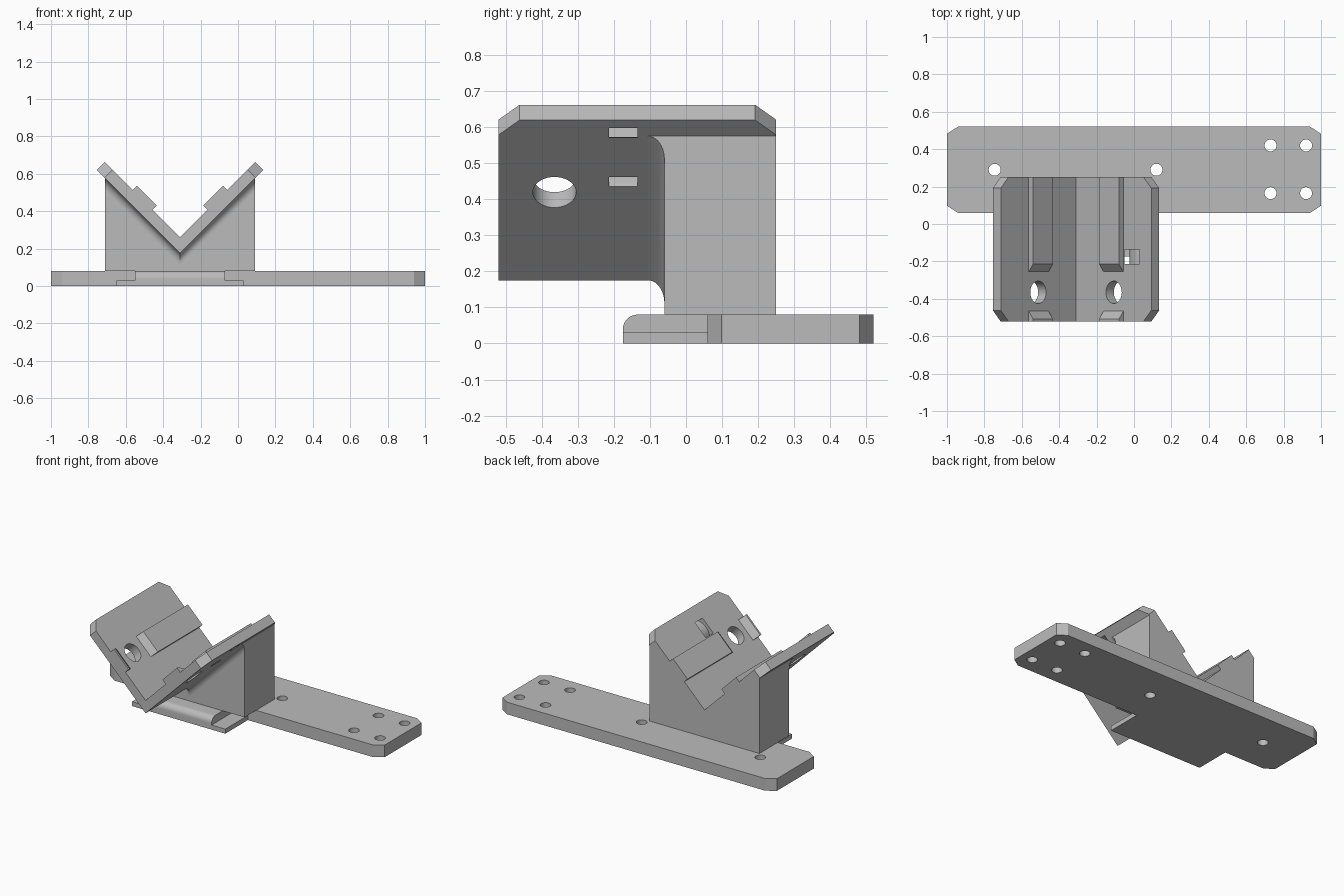
import bpy, bmesh, math
from mathutils import Matrix, Vector

cube = bpy.data.objects.get("Cube")
if cube:
    bpy.data.objects.remove(cube, do_unlink=True)

grey = bpy.data.materials.new("light_grey")
grey.use_nodes = True
grey.diffuse_color = (0.5, 0.5, 0.5, 1)
grey.node_tree.nodes["Principled BSDF"].inputs["Base Color"].default_value = (0.5, 0.5, 0.5, 1)

CX, APEX = -0.31, 0.175          # keel of the V cradle (underside)
THICK = 0.06                     # cradle wall thickness
FRONT, BACK = -0.52, 0.25        # cradle ends
ROOT2 = math.sqrt(2)


def finish(name, bm):
    bmesh.ops.recalc_face_normals(bm, faces=bm.faces)
    me = bpy.data.meshes.new(name)
    bm.to_mesh(me)
    bm.free()
    me.materials.append(grey)
    ob = bpy.data.objects.new(name, me)
    bpy.context.collection.objects.link(ob)
    return ob


def loft(name, rings):
    """Closed rings of points joined by quads and capped."""
    bm = bmesh.new()
    rows = [[bm.verts.new(p) for p in ring] for ring in rings]
    n = len(rows[0])
    for a, b in zip(rows, rows[1:]):
        for i in range(n):
            j = (i + 1) % n
            bm.faces.new((a[i], a[j], b[j], b[i]))
    bm.faces.new(rows[0])
    bm.faces.new(rows[-1])
    return finish(name, bm)


def prism(name, pts, lo, hi, place):
    return loft(name, [[place(a, b, d) for a, b in pts] for d in (lo, hi)])


def circle(cx, cy, r, n=40):
    return [(cx + r * math.cos(2 * math.pi * i / n), cy + r * math.sin(2 * math.pi * i / n))
            for i in range(n)]


def xy(a, b, d):
    return Vector((a, b, d))


def xz(a, b, d):
    return Vector((a, d, b))


def yz(a, b, d):
    return Vector((d, a, b))


def arm(side, s, y, n):
    """Point on a cradle arm: s along it, n inward from the underside."""
    return Vector((CX + side * (s - n) / ROOT2, y, APEX + (s + n) / ROOT2))


def boolean(ob, cutter, operation="DIFFERENCE"):
    mod = ob.modifiers.new("cut", "BOOLEAN")
    mod.object, mod.operation, mod.solver = cutter, operation, "EXACT"
    dg = bpy.context.evaluated_depsgraph_get()
    me = bpy.data.meshes.new_from_object(ob.evaluated_get(dg))
    ob.modifiers.clear()
    ob.data = me
    bpy.data.objects.remove(cutter, do_unlink=True)


# Mounting plate with clipped corners and screw holes
x0, y0, y1, cx, cy, top = 1.0, 0.06, 0.52, 0.058, 0.038, 0.08
half = [(x0 - cx, y0), (x0, y0 + cy), (x0, y1 - cy), (x0 - cx, y1)]
outline = half + [(-x, y) for x, y in reversed(half)]
plate = prism("mounting_plate", outline, 0, top, xy)
holes = [(x, y) for x in (0.73, 0.92) for y in (0.165, 0.42)] + [(-0.745, 0.29), (0.12, 0.29)]
for x, y in holes:
    boolean(plate, prism("screw_cutter", circle(x, y, 0.032, 32), -0.05, 0.15, xy))

# Front tongue: thin flange and a rounded bar on it
prism("tongue_flange", [(-0.175, 0), (0.07, 0), (0.07, 0.03), (-0.175, 0.03)], -0.65, 0.03, yz)
nose = [(-0.135 - 0.04 * math.cos(a), 0.04 + 0.04 * math.sin(a))
        for a in (math.pi / 2 * i / 10 for i in range(11))]
prism("tongue_bar", [(-0.175, 0)] + nose + [(0.07, top), (0.07, 0)], -0.55, -0.07, yz)

# Pedestal under the cradle
W = 0.4
prism("pedestal", [(CX - W, top), (CX + W, top), (CX + W, APEX + W), (CX, APEX), (CX - W, APEX + W)],
      -0.06, BACK, xz)

# Concave fillet between the pedestal front and the cradle underside
R = 0.045
section = [(-0.06 - R + R * math.sin(a), R - R * math.cos(a))
           for a in (math.pi / 2 * i / 10 for i in range(11))] + [(-0.06, 0)]
loft("pedestal_fillet", [[(CX + dx, y, APEX + abs(dx) - n * ROOT2) for y, n in section]
                         for dx in (-W, 0, W)])

# V cradle with clipped tips
LEN = 0.629
prof = [(CX, APEX)]
prof += [(p.x, p.z) for p in (arm(1, LEN, 0, 0), arm(1, LEN, 0, THICK))]
prof += [(CX, APEX + THICK * ROOT2)]
prof += [(p.x, p.z) for p in (arm(-1, LEN, 0, THICK), arm(-1, LEN, 0, 0))]
cradle = prism("v_cradle", prof, FRONT, BACK, xz)
bm = bmesh.new()
bm.from_mesh(cradle.data)
tips = [e for e in bm.edges
        if all(abs(v.co.x - CX) > 0.35 for v in e.verts)
        and abs(e.verts[0].co.y - e.verts[1].co.y) < 0.01
        and e.calc_length() < 0.1]
bmesh.ops.bevel(bm, geom=tips, offset=0.058, segments=1, affect="EDGES")
bm.to_mesh(cradle.data)
bm.free()

# Round hole through each arm
for side in (1, -1):
    boolean(cradle, prism("hole_cutter", circle(0.346, -0.365, 0.06), -0.05, 0.15,
                          lambda s, y, n: arm(side, s, y, n)))

# Arched strap channel through the left arm
channel = prism("channel_cutter", circle(0.483, -0.054, 0.127, 64), -0.213, -0.135,
                lambda s, n, y: arm(1, s, y, n))
core = prism("channel_core", circle(0.483, -0.054, 0.094, 64), -0.3, -0.05,
             lambda s, n, y: arm(1, s, y, n))
boolean(channel, core)
boolean(cradle, channel)

# Raised rails and front stops on the inner faces
T = THICK + 0.033
rail = [(-0.255, THICK), (-0.215, T), (BACK, T), (BACK, THICK)]
stop = [(FRONT, THICK), (FRONT, T), (-0.508, T), (-0.465, THICK)]
for side, label in ((1, "left"), (-1, "right")):
    for part, shape in (("rail", rail), ("stop", stop)):
        prism(f"{label}_{part}", shape, 0.268, 0.418, lambda y, n, s: arm(side, s, y, n))

# Smooth round surfaces, keep edges sharp
for ob in bpy.context.collection.objects:
    if ob.type == "MESH" and ob.data.materials and ob.data.materials[0] == grey:
        ob.data.shade_smooth()
        ob.data.set_sharp_from_angle(angle=math.radians(30))
